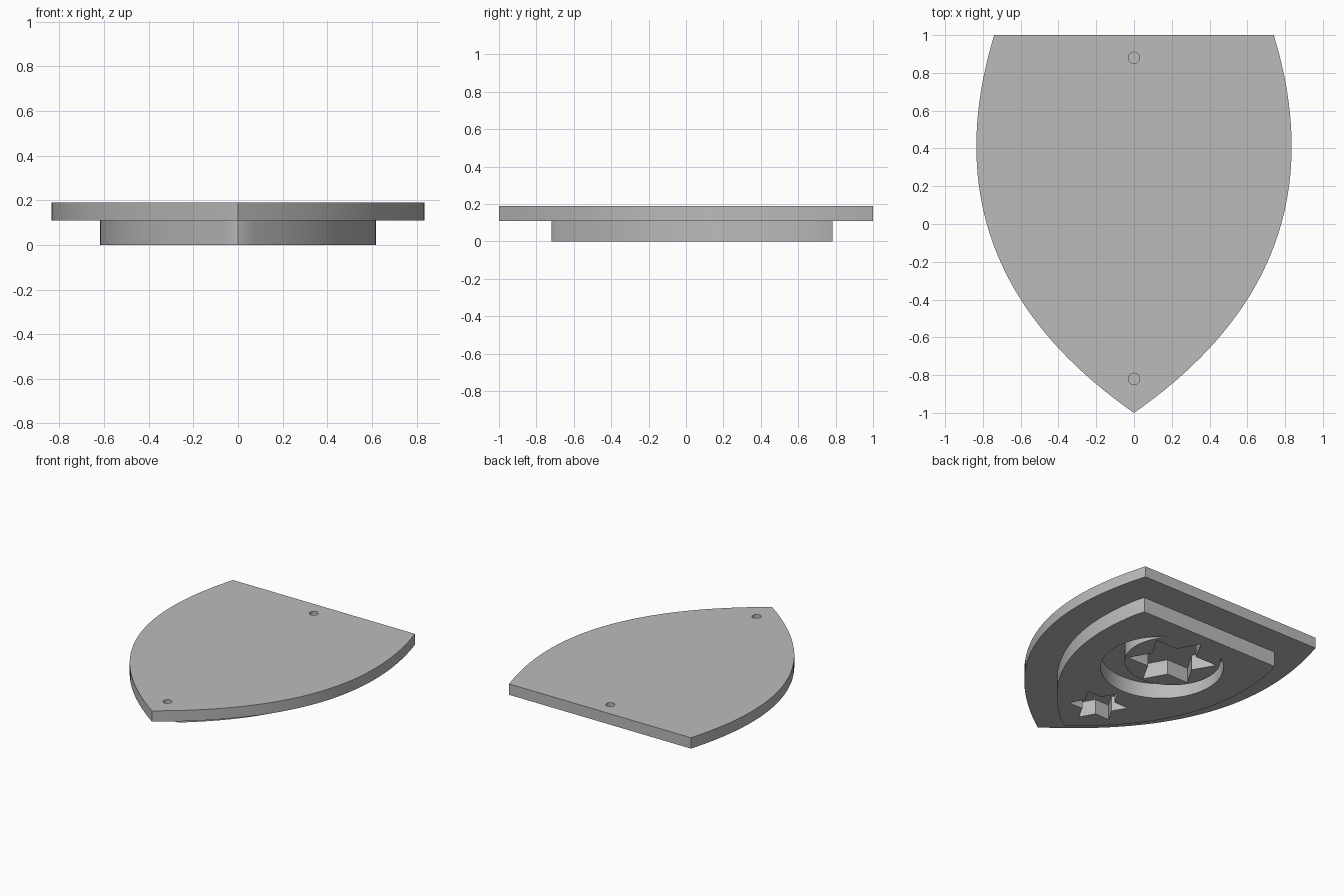
import bpy
import bmesh
from math import sin, cos, pi, atan2, radians
from mathutils import Vector

cube = bpy.data.objects.get("Cube")
if cube:
    bpy.data.objects.remove(cube)

grey = bpy.data.materials.new("plain_grey")
grey.use_nodes = True
COLOUR = (0.5, 0.5, 0.5, 1)
grey.diffuse_color = COLOUR
grey.node_tree.nodes["Principled BSDF"].inputs["Base Color"].default_value = COLOUR


def prism(name, outline, z0, z1):
    """Extrude a closed 2D outline between two heights."""
    bm = bmesh.new()
    face = bm.faces.new([bm.verts.new((x, y, z0)) for x, y in outline])
    ext = bmesh.ops.extrude_face_region(bm, geom=[face])
    top = [v for v in ext["geom"] if isinstance(v, bmesh.types.BMVert)]
    bmesh.ops.translate(bm, verts=top, vec=(0, 0, z1 - z0))
    bmesh.ops.recalc_face_normals(bm, faces=bm.faces)
    mesh = bpy.data.meshes.new(name)
    bm.to_mesh(mesh)
    bm.free()
    mesh.materials.append(grey)
    obj = bpy.data.objects.new(name, mesh)
    bpy.context.collection.objects.link(obj)
    return obj


def activate(obj):
    bpy.ops.object.select_all(action="DESELECT")
    obj.select_set(True)
    bpy.context.view_layer.objects.active = obj


def cut(target, cutters):
    """Subtract the cutters, remove them and smooth the curved walls."""
    activate(target)
    for cutter in cutters:
        cutter.hide_render = True
        mod = target.modifiers.new("cut", "BOOLEAN")
        mod.operation = "DIFFERENCE"
        mod.solver = "EXACT"
        mod.object = cutter
        bpy.ops.object.modifier_apply(modifier=mod.name)
        bpy.data.objects.remove(cutter)
    bpy.ops.object.shade_smooth_by_angle(angle=radians(25))


def arc(cy, r, start, end, n):
    steps = [start + (end - start) * i / n for i in range(n + 1)]
    return [(r * cos(a), cy + r * sin(a)) for a in steps]


def circle(cy, r, n=32):
    return arc(cy, r, 0, 2 * pi, n)[:-1]


def star(cy, r):
    """Six-pointed star with one point towards +y."""
    radii = (r, r * 0.57)
    return [(radii[i % 2] * cos(pi / 2 + i * pi / 6),
             cy + radii[i % 2] * sin(pi / 2 + i * pi / 6)) for i in range(12)]


def mirrored(right):
    """Close a right-hand outline that starts on the centre line."""
    return right + [(-x, y) for x, y in reversed(right[1:])]


# Shield edge: one smooth curve from the tip to the top corner
P = [Vector(p) for p in ((0, -1), (0.76, -0.47), (0.985, 0.2), (0.74, 1))]
STEPS = 40
INSET = 0.217
edge, inner_edge = [], []
for i in range(STEPS + 1):
    t = i / STEPS
    s = 1 - t
    p = s**3 * P[0] + 3 * s * s * t * P[1] + 3 * s * t * t * P[2] + t**3 * P[3]
    d = s * s * (P[1] - P[0]) + 2 * s * t * (P[2] - P[1]) + t * t * (P[3] - P[2])
    d.normalize()
    q = p + INSET * Vector((-d.y, d.x))
    edge.append((p.x, p.y))
    if q.x > 0.01 and q.y < 0.77:
        inner_edge.append((q.x, q.y))

# Back plate with two blind holes
back_plate = prism("back_plate", mirrored(edge), 0.11, 0.19)
cut(back_plate, [prism("hole_cutter", circle(y, 0.03), 0.14, 0.25)
                 for y in (0.88, -0.82)])

# Raised shield with a crescent and two stars cut through it
inner_edge = [(0, -0.72)] + inner_edge + [(0.567, 1 - INSET)]
raised_shield = prism("raised_shield", mirrored(inner_edge), 0, 0.11)

C1, R1, C2, R2 = 0.29, 0.41, 0.40, 0.32
horn_y = (R1**2 - R2**2 - C1**2 + C2**2) / (2 * (C2 - C1))
horn_x = (R1**2 - (horn_y - C1)**2) ** 0.5
a1 = atan2(horn_y - C1, horn_x)
a2 = atan2(horn_y - C2, horn_x)
crescent = (arc(C1, R1, a1, -pi - a1, 48)
            + arc(C2, R2, -pi - a2, a2, 48)[1:-1])
shapes = {"crescent_cutter": crescent,
          "large_star_cutter": star(0.395, 0.30),
          "small_star_cutter": star(-0.37, 0.20)}
cut(raised_shield, [prism(n, o, -0.1, 0.2) for n, o in shapes.items()])
